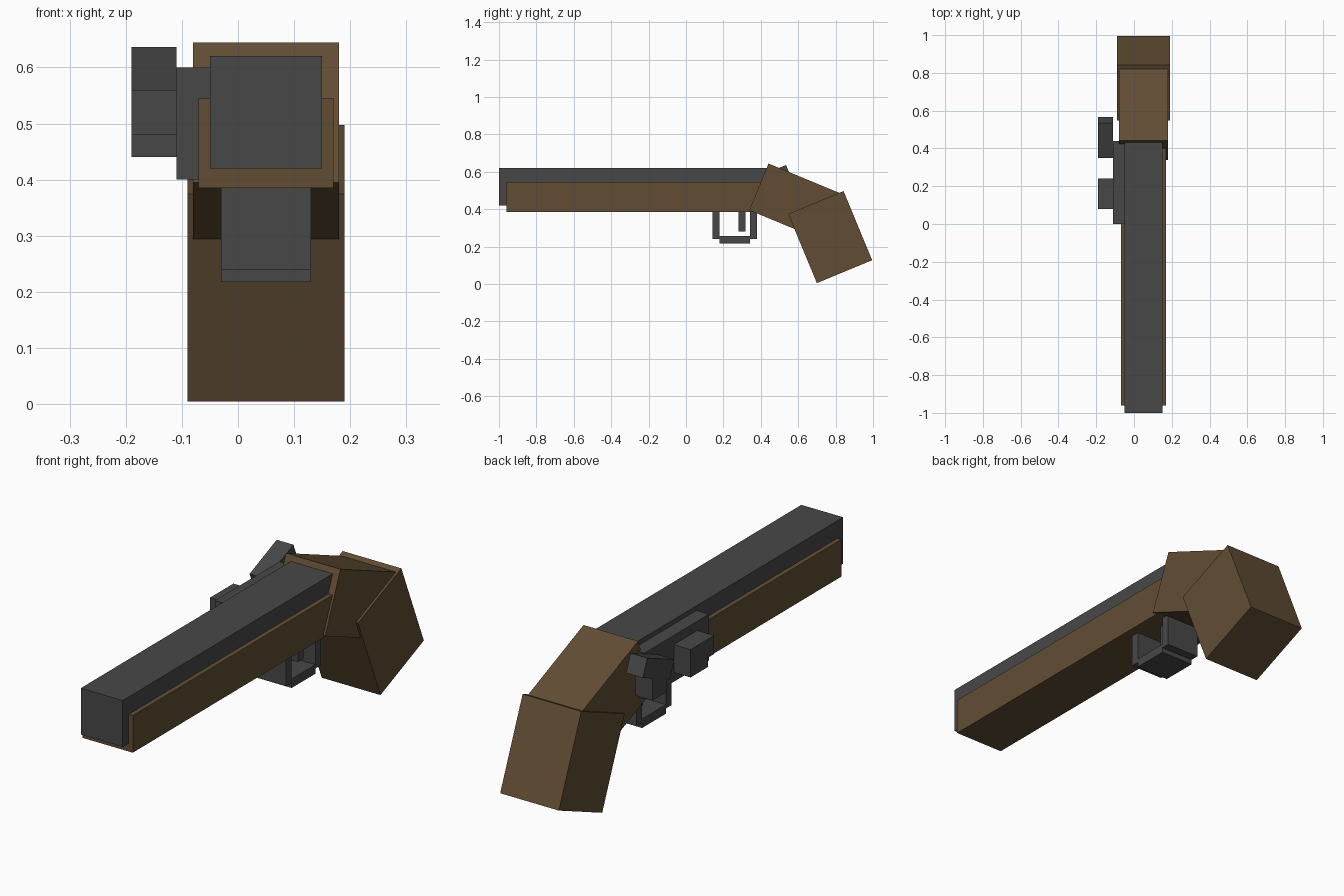
import bpy
import math

if "Cube" in bpy.data.objects:
    bpy.data.objects.remove(bpy.data.objects["Cube"])


def material(name, rgb):
    m = bpy.data.materials.new(name)
    m.diffuse_color = (*rgb, 1)
    m.use_nodes = True
    m.node_tree.nodes["Principled BSDF"].inputs["Base Color"].default_value = m.diffuse_color
    return m


wood = material("brown_wood", (0.120, 0.074, 0.034))
metal = material("dark_metal", (0.064, 0.064, 0.064))


def box(name, mat, x, y, z, tilt=0):
    """Box from (min, max) ranges, optionally tilted about its own centre."""
    bpy.ops.mesh.primitive_cube_add(size=1)
    ob = bpy.context.object
    ob.name = ob.data.name = name
    size = [b - a for a, b in (x, y, z)]
    for v in ob.data.vertices:
        v.co = [c * s for c, s in zip(v.co, size)]
    ob.location = [(a + b) / 2 for a, b in (x, y, z)]
    ob.rotation_euler.x = math.radians(tilt)
    ob.data.materials.append(mat)
    return ob


def tilted(name, mat, x, centre, length, height, tilt):
    cy, cz = centre
    return box(name, mat, x, (cy - length / 2, cy + length / 2),
               (cz - height / 2, cz + height / 2), tilt)


# Barrel and wooden fore-end
box("barrel", metal, (-0.05, 0.15), (-1.0, 0.45), (0.42, 0.62))
box("fore_end", wood, (-0.07, 0.17), (-0.96, 0.45), (0.385, 0.545))

# Angled wrist and grip
tilted("wrist", wood, (-0.08, 0.18), (0.579, 0.441), 0.41, 0.27, -22.5)
tilted("grip", wood, (-0.09, 0.19), (0.771, 0.251), 0.32, 0.40, 22.5)

# Trigger and guard
box("guard_front_post", metal, (-0.03, 0.13), (0.142, 0.18), (0.24, 0.39))
box("guard_rear_post", metal, (-0.03, 0.13), (0.342, 0.38), (0.24, 0.40))
box("guard_bar", metal, (-0.03, 0.13), (0.18, 0.342), (0.218, 0.257))
box("trigger", metal, (0.01, 0.09), (0.28, 0.317), (0.28, 0.40))

# Lock on the left side: plate, pan and hammer
box("lock_plate", metal, (-0.11, -0.05), (0.0, 0.44), (0.40, 0.60))
box("pan", metal, (-0.19, -0.11), (0.08, 0.24), (0.48, 0.56))
box("pan_support", metal, (-0.19, -0.11), (0.12, 0.24), (0.44, 0.48))
box("hammer_post", metal, (-0.19, -0.11), (0.40, 0.50), (0.44, 0.55))
tilted("hammer_head", metal, (-0.19, -0.11), (0.458, 0.561), 0.20, 0.08, 22.5)
